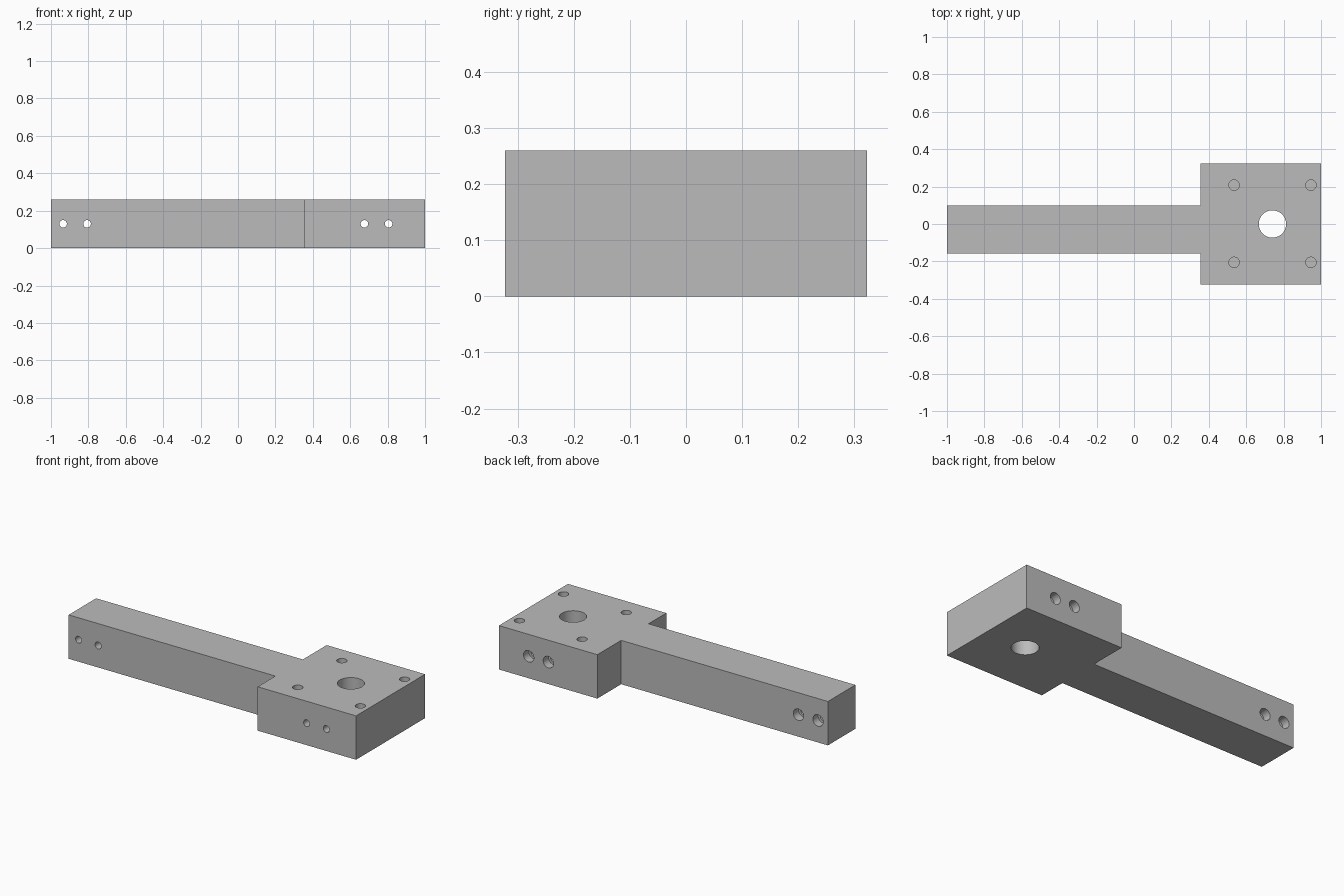
import bpy, bmesh, math
from mathutils import Matrix

if "Cube" in bpy.data.objects:
    bpy.data.objects.remove(bpy.data.objects["Cube"])

H = 0.26  # overall thickness

grey = bpy.data.materials.new("plain grey")
grey.diffuse_color = (0.5, 0.5, 0.5, 1)
grey.use_nodes = True
grey.node_tree.nodes["Principled BSDF"].inputs["Base Color"].default_value = grey.diffuse_color


def add_hole(bm, x, y, z, radius, length, axis="Z", sides=48):
    """Add a closed cylinder centred on the given point."""
    turn = Matrix.Rotation(math.pi / 2, 4, "X") if axis == "Y" else Matrix()
    bmesh.ops.create_cone(bm, cap_ends=True, segments=sides, radius1=radius,
                          radius2=radius, depth=length,
                          matrix=Matrix.Translation((x, y, z)) @ turn)


def make_object(name, bm):
    mesh = bpy.data.meshes.new(name)
    bm.to_mesh(mesh)
    bm.free()
    mesh.materials.append(grey)
    obj = bpy.data.objects.new(name, mesh)
    bpy.context.collection.objects.link(obj)
    return obj


# Arm and square head as one extruded outline
outline = [(-1, -0.157), (0.355, -0.157), (0.355, -0.323), (1, -0.323),
           (1, 0.323), (0.355, 0.323), (0.355, 0.1), (-1, 0.1)]
bm = bmesh.new()
face = bm.faces.new([bm.verts.new((x, y, 0)) for x, y in outline])
top = bmesh.ops.extrude_face_region(bm, geom=[face])["geom"]
bmesh.ops.translate(bm, vec=(0, 0, H),
                    verts=[v for v in top if isinstance(v, bmesh.types.BMVert)])
bmesh.ops.recalc_face_normals(bm, faces=bm.faces)
bracket = make_object("arm_bracket", bm)

# Narrow bores: shaft hole, blind mounting holes, cross screw holes
bores = bmesh.new()
add_hole(bores, 0.74, 0, H / 2, 0.073, 1)
for x in (0.535, 0.946):
    for y in (-0.205, 0.208):
        add_hole(bores, x, y, H, 0.028, 0.26)
# Wider counterbores entered from the back
heads = bmesh.new()
for x, back in ((-0.935, 0.1), (-0.807, 0.1), (0.676, 0.323), (0.805, 0.323)):
    # the head's screw holes stay clear of the shaft hole by running through it
    add_hole(heads, x, back, H / 2, 0.034, 0.1, "Y")
screws = bmesh.new()
for x in (-0.935, -0.807, 0.676, 0.805):
    add_hole(screws, x, 0, H / 2, 0.02, 1, "Y")

# Cut each set in turn
for name, cutter_bm in (("bore_cutter", bores), ("screw_cutter", screws),
                        ("counterbore_cutter", heads)):
    cutter = make_object(name, cutter_bm)
    cutter.hide_render = True
    cutter.hide_set(True)
    cut = bracket.modifiers.new(name, "BOOLEAN")
    cut.operation = "DIFFERENCE"
    cut.solver = "EXACT"
    cut.object = cutter

# Smooth hole walls, sharp edges
bpy.context.view_layer.objects.active = bracket
bracket.select_set(True)
for m in list(bracket.modifiers):
    bpy.ops.object.modifier_apply(modifier=m.name)
bpy.ops.object.shade_smooth_by_angle(angle=math.radians(30))
